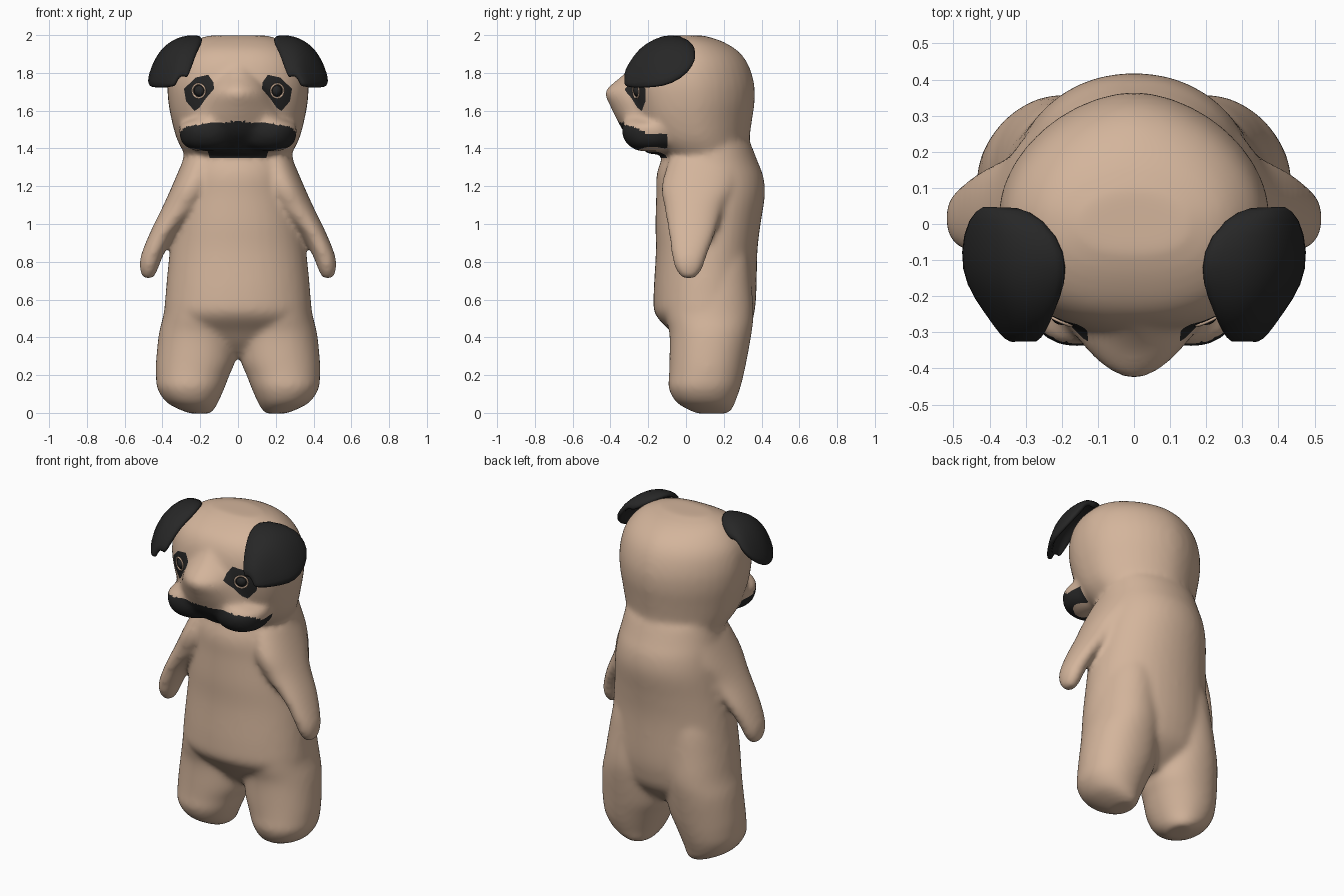
import bpy, bmesh, math
from mathutils import Vector
from mathutils.bvhtree import BVHTree

if "Cube" in bpy.data.objects:
    bpy.data.objects.remove(bpy.data.objects["Cube"])


def material(name, rgb):
    m = bpy.data.materials.new(name)
    m.diffuse_color = (*rgb, 1)
    m.use_nodes = True
    m.node_tree.nodes["Principled BSDF"].inputs["Base Color"].default_value = m.diffuse_color
    return m


TAN = material("tan fur", (0.655, 0.46, 0.33))
BLACK = material("black fur", (0.02, 0.02, 0.02))


def add_object(name, bm, mats):
    me = bpy.data.meshes.new(name)
    bm.to_mesh(me)
    bm.free()
    for m in mats:
        me.materials.append(m)
    ob = bpy.data.objects.new(name, me)
    bpy.context.collection.objects.link(ob)
    return ob


def refine(rings, steps=4):
    """Catmull-Rom interpolation between rings, for a soft profile."""
    ext = [rings[0]] + rings + [rings[-1]]
    out = []
    for p0, p1, p2, p3 in zip(ext, ext[1:], ext[2:], ext[3:]):
        for k in range(steps):
            t = k / steps
            out.append(tuple(b + .5 * t * (c - a + t * (2 * a - 5 * b + 4 * c - d + t * (3 * (b - c) + d - a)))
                             for a, b, c, d in zip(p0, p1, p2, p3)))
    return out + [rings[-1]]


def loft(bm, rings, side=1, front=2.1, back=2.1, count=40):
    """Closed loft of super-ellipses; ring = (z, centre x, half width, front y, back y).
    front and back are the roundness exponents of the two halves."""
    loops = []
    for z, cx, hw, yf, yb in refine(rings):
        loop = []
        for i in range(count):
            a = 2 * math.pi * i / count
            c, s = math.cos(a), math.sin(a)
            n = back if s > 0 else front
            x = side * cx + hw * math.copysign(abs(c) ** (2 / n), c)
            y = (yf + yb) / 2 + (yb - yf) / 2 * math.copysign(abs(s) ** (2 / n), s)
            loop.append(bm.verts.new((x, y, z)))
        loops.append(loop)
    for a, b in zip(loops, loops[1:]):
        for i in range(count):
            j = (i + 1) % count
            bm.faces.new((a[i], a[j], b[j], b[i]))
    bm.faces.new(loops[0][::-1])
    bm.faces.new(loops[-1])


# Torso, head and muzzle on the centre line
TORSO = [(.29, 0, .06, .06, .20), (.36, 0, .26, -.02, .28), (.43, 0, .36, -.08, .335),
         (.52, 0, .388, -.162, .36), (.62, 0, .385, -.172, .372), (.85, 0, .363, -.16, .378),
         (1.0, 0, .345, -.162, .395), (1.15, 0, .325, -.158, .418), (1.25, 0, .31, -.157, .41),
         (1.33, 0, .295, -.135, .38), (1.42, 0, .275, -.09, .345)]
HEAD = [(1.35, 0, .27, -.11, .34), (1.40, 0, .30, -.17, .338), (1.46, 0, .328, -.22, .338),
        (1.55, 0, .352, -.265, .35), (1.65, 0, .37, -.29, .364), (1.75, 0, .373, -.30, .36),
        (1.85, 0, .352, -.28, .327), (1.92, 0, .305, -.235, .27), (1.97, 0, .24, -.155, .185),
        (1.998, 0, .15, -.08, .09)]
MUZZLE = [(1.37, 0, .15, -.20, .0), (1.42, 0, .26, -.26, .05), (1.48, 0, .29, -.325, .1),
          (1.55, 0, .265, -.365, .1), (1.62, 0, .22, -.40, .05), (1.69, 0, .175, -.43, .0),
          (1.73, 0, .16, -.405, .0), (1.78, 0, .14, -.345, .0), (1.85, 0, .11, -.28, .0)]
# Paired parts
JOWL = [(1.385, .16, .06, -.25, -.1), (1.42, .16, .13, -.31, -.05), (1.48, .16, .15, -.34, 0),
        (1.53, .15, .15, -.335, 0), (1.585, .09, .08, -.32, -.05)]
LEG = [(-.004, .20, .05, .06, .22), (.02, .22, .095, .005, .245), (.06, .243, .14, -.055, .262),
       (.13, .25, .178, -.092, .287), (.20, .24, .195, -.09, .305), (.28, .224, .21, -.088, .322),
       (.42, .212, .207, -.088, .347), (.52, .20, .195, -.11, .358), (.65, .19, .185, -.115, .35),
       (.85, .17, .165, -.09, .33), (1.05, .14, .12, -.04, .27)]
ARM = [(.712, .475, .028, -.02, .05), (.76, .472, .048, -.055, .085), (.83, .456, .059, -.075, .11),
       (.95, .398, .07, -.092, .155), (1.09, .295, .105, -.115, .205), (1.2, .24, .11, -.13, .27),
       (1.34, .19, .10, -.09, .29)]

bm = bmesh.new()
loft(bm, TORSO, front=2.1, back=2.05)
loft(bm, HEAD, front=2.5, back=1.8)
loft(bm, MUZZLE, front=1.75)
for side in (-1, 1):
    for rings in (JOWL, LEG, ARM):
        loft(bm, rings, side)
bmesh.ops.recalc_face_normals(bm, faces=bm.faces)
body = add_object("body_and_head", bm, [TAN, BLACK])

# Fuse everything into one soft skin
rm = body.modifiers.new("fuse", 'REMESH')
rm.mode = 'VOXEL'
rm.voxel_size = 0.015
sm = body.modifiers.new("soften", 'SMOOTH')
sm.factor = 0.5
sm.iterations = 12
dg = bpy.context.evaluated_depsgraph_get()
bm = bmesh.new()
bm.from_object(body, dg)
body.modifiers.clear()

# Mask and eye patch outlines in front view (right half, mirrored)
MASK = [(-.01, 1.748), (.03, 1.742), (.07, 1.715), (.11, 1.67), (.16, 1.575), (.2, 1.543), (.25, 1.54),
        (.31, 1.53), (.35, 1.47), (.31, 1.42), (.24, 1.40), (.16, 1.385), (.15, 1.35), (-.01, 1.35)]
PATCH = [(.127, 1.715), (.13, 1.75), (.158, 1.79), (.225, 1.775), (.286, 1.715), (.275, 1.65),
         (.23, 1.598), (.205, 1.615), (.17, 1.665)]


def inside(poly, x, z):
    hit = False
    for (x1, z1), (x2, z2) in zip(poly, poly[1:] + poly[:1]):
        if (z1 > z) != (z2 > z) and x < x1 + (z - z1) * (x2 - x1) / (z2 - z1):
            hit = not hit
    return hit


for poly in (MASK, PATCH):
    for (x1, z1), (x2, z2) in zip(poly, poly[1:] + poly[:1]):
        if x1 < 0 and x2 < 0:
            continue
        for side in (-1, 1):
            xa, xb = sorted((side * x1, side * x2))
            za, zb = sorted((z1, z2))
            faces = []
            for f in bm.faces:
                c = f.calc_center_median()
                if c.y < -.08 and xa - .02 < c.x < xb + .02 and za - .02 < c.z < zb + .02:
                    faces.append(f)
            geom = faces + list({e for f in faces for e in f.edges}) + list({v for f in faces for v in f.verts})
            if faces:
                bmesh.ops.bisect_plane(bm, geom=geom, dist=1e-4, plane_co=(side * x1, 0, z1),
                                       plane_no=Vector((z2 - z1, 0, -side * (x2 - x1))).normalized())
for f in bm.faces:
    c = f.calc_center_median()
    f.smooth = True
    mask = c.y < -.1 and inside(MASK, abs(c.x), c.z) and c.z < 1.48 - .4 * min(0, c.y + .2)
    patch = c.y < -.18 and inside(PATCH, abs(c.x), c.z)
    f.material_index = 1 if mask or patch else 0
bvh = BVHTree.FromBMesh(bm)
bm.to_mesh(body.data)
bm.free()

# Ears: curved flaps, each strip is a curve from inner edge over the top to outer edge
EAR = [(.055, (.33, 1.915), (.38, 1.94), (.42, 1.88)), (.02, (.24, 1.975), (.40, 2.01), (.468, 1.805)),
       (-.08, (.185, 2.01), (.425, 2.03), (.49, 1.74)), (-.17, (.185, 1.975), (.405, 2.03), (.475, 1.725)),
       (-.25, (.215, 1.92), (.36, 1.98), (.42, 1.722)), (-.305, (.24, 1.84), (.335, 1.89), (.38, 1.725)),
       (-.335, (.267, 1.775), (.31, 1.81), (.345, 1.735))]
for side, label in ((-1, "left"), (1, "right")):
    bm = bmesh.new()
    strips = []
    for y, a, b, c in EAR:
        strip = []
        for k in range(9):
            t = k / 8
            x, z = ((1 - t) ** 2 * a[i] + 2 * t * (1 - t) * b[i] + t * t * c[i] for i in (0, 1))
            strip.append(bm.verts.new((side * x, y, z)))
        strips.append(strip)
    for p, q in zip(strips, strips[1:]):
        for k in range(8):
            f = bm.faces.new((p[k], p[k + 1], q[k + 1], q[k]))
            f.smooth = True
    bmesh.ops.recalc_face_normals(bm, faces=bm.faces)
    if sum(f.normal.z for f in bm.faces) < 0:
        bmesh.ops.reverse_faces(bm, faces=bm.faces)
    ear = add_object(label + "_ear", bm, [BLACK])
    so = ear.modifiers.new("thickness", 'SOLIDIFY')
    so.thickness = 0.03
    so.offset = -1
    ear.modifiers.new("round", 'SUBSURF').levels = 1

    # Eyes: dark ball with a thin tan lid ring, set on the face surface
    hit, normal, _, _ = bvh.ray_cast(Vector((side * .207, -1, 1.705)), Vector((0, 1, 0)))
    bpy.ops.mesh.primitive_uv_sphere_add(segments=20, ring_count=12, radius=.034, location=hit + normal * -.02)
    eye = bpy.context.object
    eye.name = label + "_eye"
    eye.data.materials.append(BLACK)
    bpy.ops.object.shade_smooth()
    bpy.ops.mesh.primitive_torus_add(major_radius=.037, minor_radius=.005, major_segments=28,
                                     minor_segments=8, location=hit + normal * .001)
    lid = bpy.context.object
    lid.name = label + "_eyelid"
    lid.rotation_euler = normal.to_track_quat('Z', 'Y').to_euler()
    lid.data.materials.append(TAN)
    bpy.ops.object.shade_smooth()
